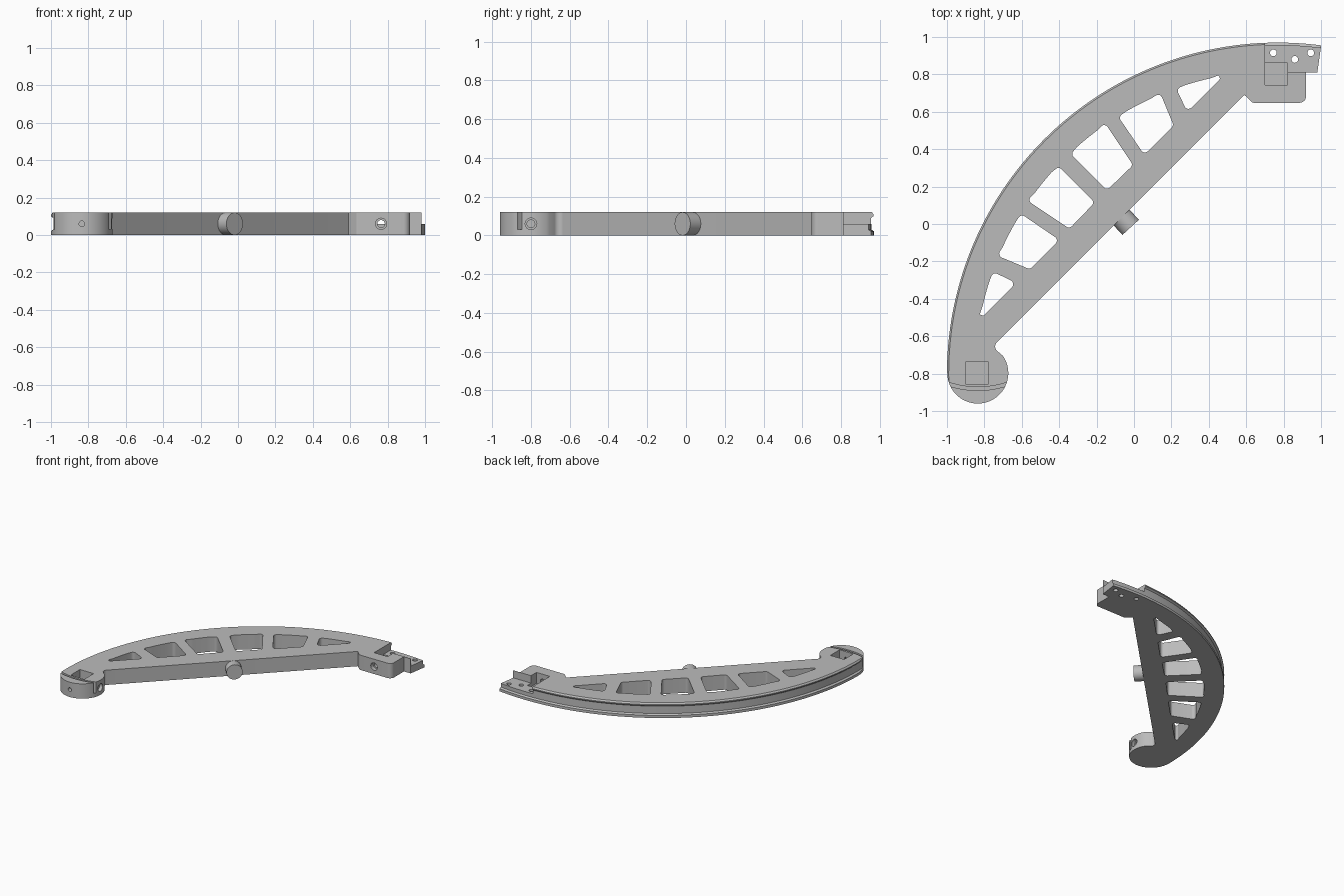
import bpy, bmesh, math
from mathutils import Vector

if "Cube" in bpy.data.objects:
    bpy.data.objects.remove(bpy.data.objects["Cube"], do_unlink=True)

HEIGHT, MID = 0.12, 0.06
CENTRE, RADIUS = Vector((0.77, -0.80)), 1.77   # centre of the big outer arc

grey = bpy.data.materials.new("plain grey")
grey.use_nodes = True
grey.diffuse_color = (0.5, 0.5, 0.5, 1)
grey.node_tree.nodes["Principled BSDF"].inputs["Base Color"].default_value = (0.5, 0.5, 0.5, 1)


def arc(centre, r, a0, a1, n):
    """Points along an arc, angles in degrees."""
    angles = [math.radians(a0 + (a1 - a0) * i / n) for i in range(n + 1)]
    return [Vector((centre[0] + r * math.cos(a), centre[1] + r * math.sin(a))) for a in angles]


def fillet(before, corner, after, r, n=6):
    """Points of a rounded corner of radius r."""
    p = Vector(corner)
    u = (Vector(before) - p).normalized()
    v = (Vector(after) - p).normalized()
    half = u.angle(v) / 2
    mid = p + (u + v).normalized() * r / math.sin(half)
    start = p + u * r / math.tan(half) - mid
    end = p + v * r / math.tan(half) - mid
    return [mid + start.lerp(end, i / n).normalized() * r for i in range(n + 1)]


def make(name, bm):
    bmesh.ops.recalc_face_normals(bm, faces=bm.faces)
    mesh = bpy.data.meshes.new(name)
    bm.to_mesh(mesh)
    bm.free()
    mesh.materials.append(grey)
    ob = bpy.data.objects.new(name, mesh)
    bpy.context.collection.objects.link(ob)
    return ob


def loft(name, rings):
    """Closed solid through a list of equal rings of 3D points."""
    bm = bmesh.new()
    rows = [[bm.verts.new(p) for p in ring] for ring in rings]
    for a, b in zip(rows, rows[1:]):
        for i in range(len(a)):
            j = (i + 1) % len(a)
            bm.faces.new((a[i], a[j], b[j], b[i]))
    bm.faces.new(rows[0])
    bm.faces.new(rows[-1])
    return make(name, bm)


def prism(name, points, z0, z1):
    return loft(name, [[(p[0], p[1], z) for p in points] for z in (z0, z1)])


def box(name, x0, x1, y0, y1, z0, z1):
    return prism(name, [(x0, y0), (x1, y0), (x1, y1), (x0, y1)], z0, z1)


def rod(name, start, end, r, n=32):
    start, end = Vector(start), Vector(end)
    bm = bmesh.new()
    turn = (end - start).to_track_quat("Z", "Y").to_matrix().to_4x4()
    turn.translation = (start + end) / 2
    bmesh.ops.create_cone(bm, cap_ends=True, segments=n, radius1=r, radius2=r,
                          depth=(end - start).length, matrix=turn)
    return make(name, bm)


def sweep(name, section, a0, a1, n):
    """Turn an (r, z) section about the arc centre."""
    rings = []
    for i in range(n + 1):
        a = math.radians(a0 + (a1 - a0) * i / n)
        rings.append([(CENTRE.x + r * math.cos(a), CENTRE.y + r * math.sin(a), z) for r, z in section])
    return loft(name, rings)


def cut(target, cutter):
    cutter.hide_render = True
    mod = target.modifiers.new("cut", "BOOLEAN")
    mod.operation, mod.solver, mod.object = "DIFFERENCE", "EXACT", cutter
    with bpy.context.temp_override(object=target, active_object=target):
        bpy.ops.object.modifier_apply(modifier=mod.name)
    bpy.data.objects.remove(cutter, do_unlink=True)


# Body outline: round boss, neck, straight chord, end block, tab and outer arc
boss = (-0.835, -0.797)
outline = arc(boss, 0.163, 180, 394, 40)
outline += fillet(outline[-1], (-0.757, -0.657), (0.59, 0.69), 0.03)
outline += [Vector((0.59, 0.69))]
outline += fillet((0.59, 0.69), (0.635, 0.648), (0.92, 0.648), 0.015)
outline += fillet((0.635, 0.648), (0.92, 0.648), (0.92, 0.81), 0.035)
outline += [Vector((0.92, 0.81)), Vector((0.98, 0.81))]
outline += arc(CENTRE, RADIUS, 82.5, 179.8, 96)
body = prism("curved_frame", outline, 0, HEIGHT)

# Lightening windows, three on one half and mirrored across the diagonal
windows = [
    [(-0.34, 0.375), (-0.145, 0.18), (-0.005, 0.315), (-0.155, 0.54)],
    [(-0.085, 0.575), (0.055, 0.37), (0.212, 0.527), (0.14, 0.70)],
    [(0.225, 0.725), (0.285, 0.60), (0.46, 0.775), (0.455, 0.795)],
]
for corners in windows:
    rounded = []
    for i, c in enumerate(corners):
        r = 0.008 if c[0] > 0.45 else 0.022
        rounded += fillet(corners[i - 1], c, corners[(i + 1) % 4], r)
    # bow the outer edge along the inner rim
    a0, a1 = [math.degrees(math.atan2(*(Vector(c) - CENTRE).yx)) for c in (corners[3], corners[0])]
    margin = (a1 - a0) * 0.2
    rounded += arc(CENTRE, 1.62, a0 + margin, a1 - margin, 8)
    mirrored = [(-p.y - 0.03, -p.x - 0.03) for p in rounded]
    for shape in (rounded, mirrored):
        cut(body, prism("window_cutter", shape, -0.1, 0.3))

# Groove along the outer rim and the bevel of its upper lip
cut(body, sweep("groove_cutter", [(1.757, 0.03), (1.757, 0.09), (1.80, 0.125), (1.80, 0.0)], 75, 182, 107))
cut(body, sweep("lip_cutter", [(1.759, 0.122), (1.80, 0.07), (1.80, 0.15), (1.759, 0.15)], 75, 182, 107))

# Lowered tab with three screw holes
cut(body, box("tab_cutter", 0.70, 1.1, 0.812, 1.1, MID, 0.3))
for x, y in [(0.745, 0.915), (0.86, 0.88), (0.945, 0.915)]:
    cut(body, rod("screw_hole_cutter", (x, y, -0.1), (x, y, 0.3), 0.018, 20))

# Square pockets in both ends
cut(body, box("block_pocket_cutter", 0.70, 0.82, 0.742, 0.86, 0.03, 0.3))
cut(body, box("boss_pocket_cutter", -0.90, -0.777, -0.855, -0.737, 0.03, 0.3))

# Curved slot across the boss
slot_centre = (-0.835, -0.385)
slot = arc(slot_centre, 0.487, 245, 295, 20) + arc(slot_centre, 0.505, 295, 245, 20)
cut(body, prism("slot_cutter", slot, 0.03, 0.3))

# Counterbored cross holes into the pockets
holes = [((0.765, 0.60, MID), (0.765, 0.80, MID), 0.02),
         ((0.765, 0.60, MID), (0.765, 0.68, MID), 0.03),
         ((-0.60, -0.80, MID), (-0.80, -0.80, MID), 0.02),
         ((-0.60, -0.80, MID), (-0.70, -0.80, MID), 0.03),
         ((-0.835, -1.0, MID), (-0.835, -0.80, MID), 0.015)]
for start, end, r in holes:
    cut(body, rod("cross_hole_cutter", start, end, r, 24))

# Round peg on the middle of the chord
peg = rod("round_peg", (-0.085, 0.055, MID), (-0.018, -0.018, MID), 0.0598, 40)

for ob in (body, peg):
    bpy.ops.object.select_all(action="DESELECT")
    ob.select_set(True)
    bpy.context.view_layer.objects.active = ob
    bpy.ops.object.shade_smooth_by_angle(angle=math.radians(30))
